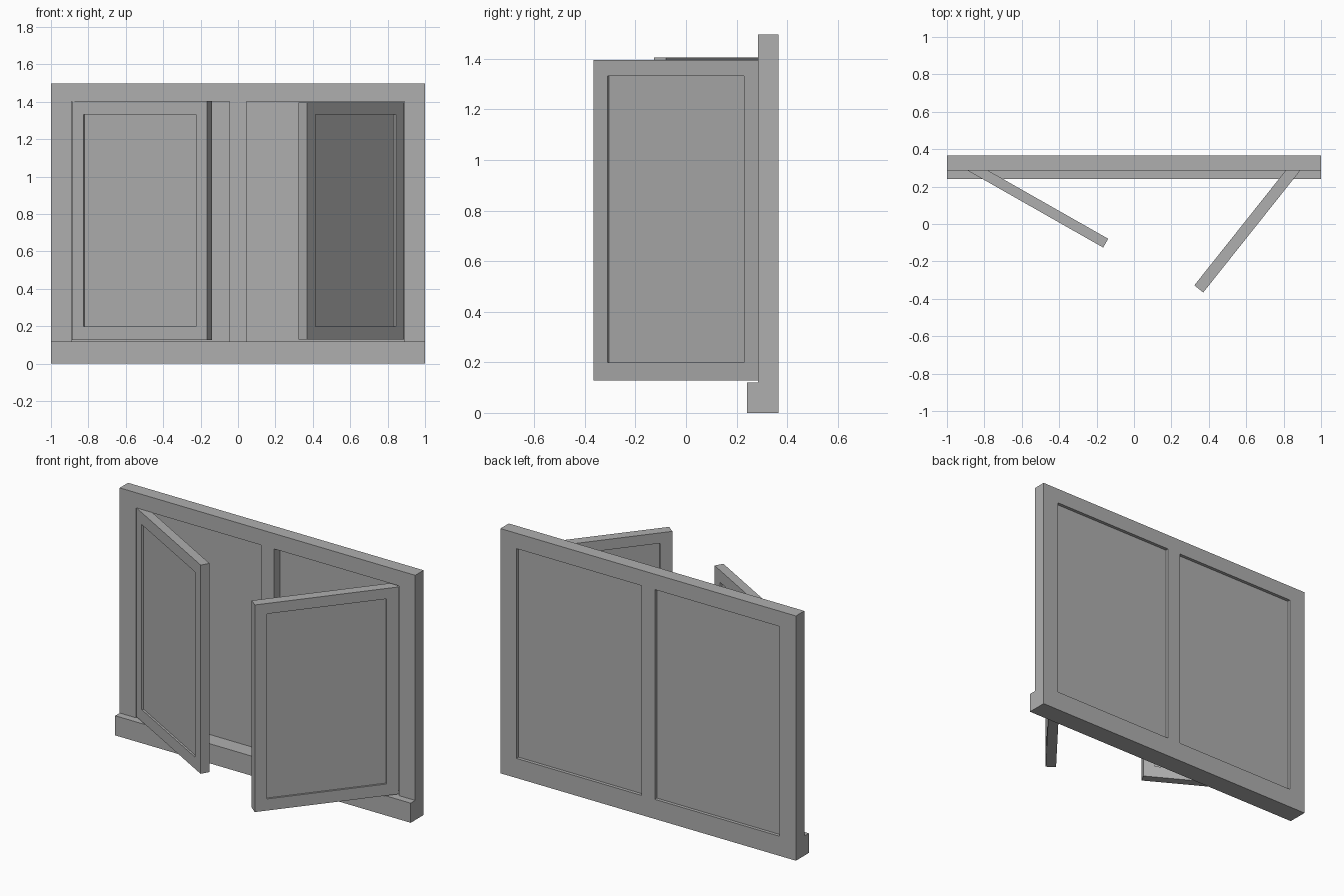
import bpy, bmesh
from math import radians

if "Cube" in bpy.data.objects:
    bpy.data.objects.remove(bpy.data.objects["Cube"])

# Dark grey paint
paint = bpy.data.materials.new("dark_grey")
paint.diffuse_color = (0.43, 0.43, 0.43, 1)
paint.use_nodes = True
paint.node_tree.nodes["Principled BSDF"].inputs["Base Color"].default_value = paint.diffuse_color


def panelled(name, xs, zs, holes, outer, inner):
    """Slab on an x/z grid; cells listed in holes are thinner recessed panels."""
    bm = bmesh.new()

    def depth(i, j):
        if 0 <= i < len(xs) - 1 and 0 <= j < len(zs) - 1:
            return inner if (i, j) in holes else outer
        return None

    def quad(*pts):
        bm.faces.new([bm.verts.new(p) for p in pts])

    def wall(a, b, p, q):
        # step between two neighbouring cells along edge p-q
        if a == b:
            return
        if a is None or b is None:
            spans = [a or b]
        else:
            spans = [(a[0], b[0]), (a[1], b[1])]
        for y0, y1 in spans:
            quad((p[0], y0, p[1]), (q[0], y0, q[1]),
                 (q[0], y1, q[1]), (p[0], y1, p[1]))

    for i in range(len(xs)):
        for j in range(len(zs)):
            d = depth(i, j)
            if d:
                x0, x1, z0, z1 = xs[i], xs[i + 1], zs[j], zs[j + 1]
                for y in d:
                    quad((x0, y, z0), (x1, y, z0), (x1, y, z1), (x0, y, z1))
            if j < len(zs) - 1:
                wall(depth(i - 1, j), d, (xs[i], zs[j]), (xs[i], zs[j + 1]))
            if i < len(xs) - 1:
                wall(depth(i, j - 1), d, (xs[i], zs[j]), (xs[i + 1], zs[j]))

    bmesh.ops.remove_doubles(bm, verts=bm.verts[:], dist=1e-5)
    bmesh.ops.recalc_face_normals(bm, faces=bm.faces[:])
    mesh = bpy.data.meshes.new(name)
    bm.to_mesh(mesh)
    bm.free()
    mesh.materials.append(paint)
    ob = bpy.data.objects.new(name, mesh)
    bpy.context.collection.objects.link(ob)
    return ob


# Window frame with centre mullion and two thin panes
panelled("window_frame", [-1, -0.89, -0.045, 0.045, 0.89, 1], [0, 0.12, 1.403, 1.497],
         {(1, 1), (3, 1)}, (0.285, 0.366), (0.340, 0.346))

# Sill along the bottom of the front
panelled("window_sill", [-1, 1], [0, 0.12], set(), (0.241, 0.285), None)

# Open shutters, hinged at the outer edges of the opening
L, R = 0.832, 0.07
for name, side, angle, z0, z1, t in (("left_shutter", 1, -29.6, 0.128, 1.405, 0.054),
                                     ("right_shutter", -1, 51.5, 0.129, 1.396, 0.061)):
    xs = sorted(side * x for x in (0, R, L - R, L))
    shutter = panelled(name, xs, [z0, 0.2, 1.332, z1], {(1, 1)},
                       (0, t), (0.012, t - 0.012))
    shutter.location = (-0.888 * side, 0.285, 0)
    shutter.rotation_euler.z = radians(angle)
